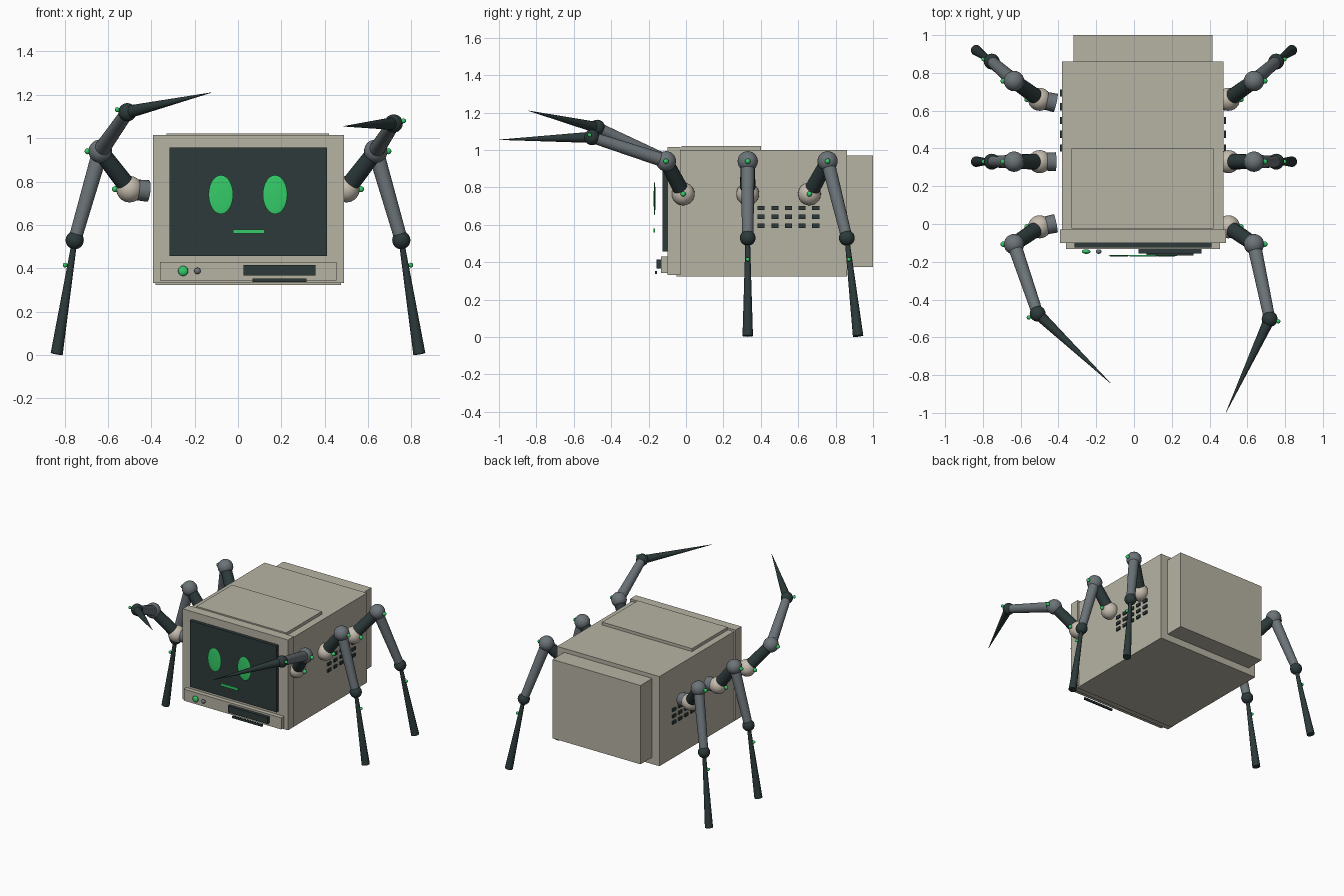
import bpy
from mathutils import Vector

if "Cube" in bpy.data.objects:
    bpy.data.objects.remove(bpy.data.objects["Cube"])


def material(name, rgb):
    m = bpy.data.materials.new(name)
    m.diffuse_color = (*rgb, 1)
    m.use_nodes = True
    m.node_tree.nodes["Principled BSDF"].inputs["Base Color"].default_value = m.diffuse_color
    return m


BEIGE = material("beige casing", (0.47, 0.45, 0.37))
CREAM = material("cream joint", (0.57, 0.51, 0.43))
DARK = material("dark slate", (0.026, 0.042, 0.043))
GREY = material("steel grey", (0.15, 0.175, 0.19))
GREEN = material("bright green", (0.035, 0.60, 0.14))


def finish(name, mat, smooth=False):
    ob = bpy.context.object
    ob.name = name
    ob.data.materials.append(mat)
    if smooth:
        bpy.ops.object.shade_smooth_by_angle(angle=0.7)
    return ob


def box(name, mat, x, y, z):
    """Box from (min, max) pairs on each axis."""
    bpy.ops.mesh.primitive_cube_add(size=1, location=[sum(p) / 2 for p in (x, y, z)])
    bpy.context.object.scale = [p[1] - p[0] for p in (x, y, z)]
    return finish(name, mat)


def ball(name, mat, centre, size):
    bpy.ops.mesh.primitive_uv_sphere_add(segments=24, ring_count=14, radius=1, location=centre)
    bpy.context.object.scale = size if isinstance(size, tuple) else (size,) * 3
    return finish(name, mat, True)


def rod(name, mat, a, b, r1, r2):
    """Tapered rod from a to b."""
    a, b = Vector(a), Vector(b)
    d = b - a
    bpy.ops.mesh.primitive_cone_add(vertices=20, radius1=r1, radius2=r2, depth=d.length,
                                    location=(a + b) / 2,
                                    rotation=d.to_track_quat('Z', 'Y').to_euler())
    return finish(name, mat, True)


# Monitor casing
box("main_casing", BEIGE, (-0.38, 0.475), (-0.05, 0.86), (0.323, 1.0))
box("front_bezel", BEIGE, (-0.393, 0.488), (-0.10, -0.03), (0.333, 1.015))
box("rear_casing", BEIGE, (-0.32, 0.415), (0.85, 1.0), (0.375, 0.97))
box("top_plate", BEIGE, (-0.33, 0.42), (-0.025, 0.40), (0.99, 1.022))
box("control_strip", BEIGE, (-0.36, 0.455), (-0.133, -0.09), (0.343, 0.43))

# Screen and face
box("screen", DARK, (-0.315, 0.41), (-0.125, -0.09), (0.457, 0.957))
for x in (-0.079, 0.171):
    ball("eye", GREEN, (x, -0.168, 0.74), (0.057, 0.005, 0.09))
box("mouth", GREEN, (-0.023, 0.122), (-0.173, -0.165), (0.56, 0.58))

# Controls and drive slot
ball("power_button", GREEN, (-0.253, -0.146, 0.388), (0.023, 0.012, 0.023))
ball("small_button", GREY, (-0.187, -0.146, 0.388), (0.015, 0.012, 0.015))
box("drive_slot", DARK, (0.025, 0.357), (-0.157, -0.13), (0.366, 0.416))
box("drive_lip", DARK, (0.067, 0.316), (-0.166, -0.155), (0.338, 0.354))

# Side vents
for x in (-0.387, 0.482):
    for col in range(5):
        for row in range(3):
            y, z = 0.402 + col * 0.073, 0.595 + row * 0.048
            box("side_vent", DARK, (x - 0.005, x + 0.005), (y - 0.019, y + 0.019), (z - 0.011, z + 0.011))


def limb(side, shoulder_y, knee_y, elbow, tip, r_elbow, r_tip, bolt, bolt_r):
    """Jointed limb: socket, shoulder, upper rod, knee, middle rod, elbow, spike."""
    s = (side * 0.50, shoulder_y, 0.765)
    k = (side * 0.635, knee_y, 0.94)
    inner_y = shoulder_y - 0.2 * (knee_y - shoulder_y)
    rod("socket", GREY, s, (side * 0.415, inner_y, 0.757), 0.046, 0.05)
    ball("shoulder", CREAM, s, 0.061)
    rod("upper_limb", DARK, s, k, 0.042, 0.038)
    ball("knee", GREY, k, 0.054)
    rod("middle_limb", GREY, k, elbow, 0.037, 0.030)
    ball("elbow", DARK, elbow, 0.042)
    rod("spike", DARK, elbow, tip, r_elbow, r_tip)
    ball("shoulder_bolt", GREEN, (side * 0.567, shoulder_y, 0.765), 0.014)
    ball("knee_bolt", GREEN, (side * 0.693, knee_y, 0.94), 0.014)
    ball("spike_bolt", GREEN, bolt, bolt_r)


# Standing legs, middle and rear on both sides
for side in (-1, 1):
    for sy, ky, ey, ty in ((0.33, 0.33, 0.33, 0.33), (0.66, 0.757, 0.86, 0.92)):
        limb(side, sy, ky, (side * 0.753, ey, 0.53), (side * 0.836, ty, 0.006),
             0.012, 0.028, (side * 0.797, ey + 0.2 * (ty - ey), 0.415), 0.011)

# Raised front arms
limb(-1, -0.015, -0.107, (-0.51, -0.475, 1.12), (-0.125, -0.842, 1.21),
     0.030, 0.001, (-0.557, -0.495, 1.132), 0.011)
limb(1, -0.015, -0.107, (0.718, -0.503, 1.068), (0.487, -0.998, 1.055),
     0.030, 0.001, (0.764, -0.515, 1.08), 0.011)
